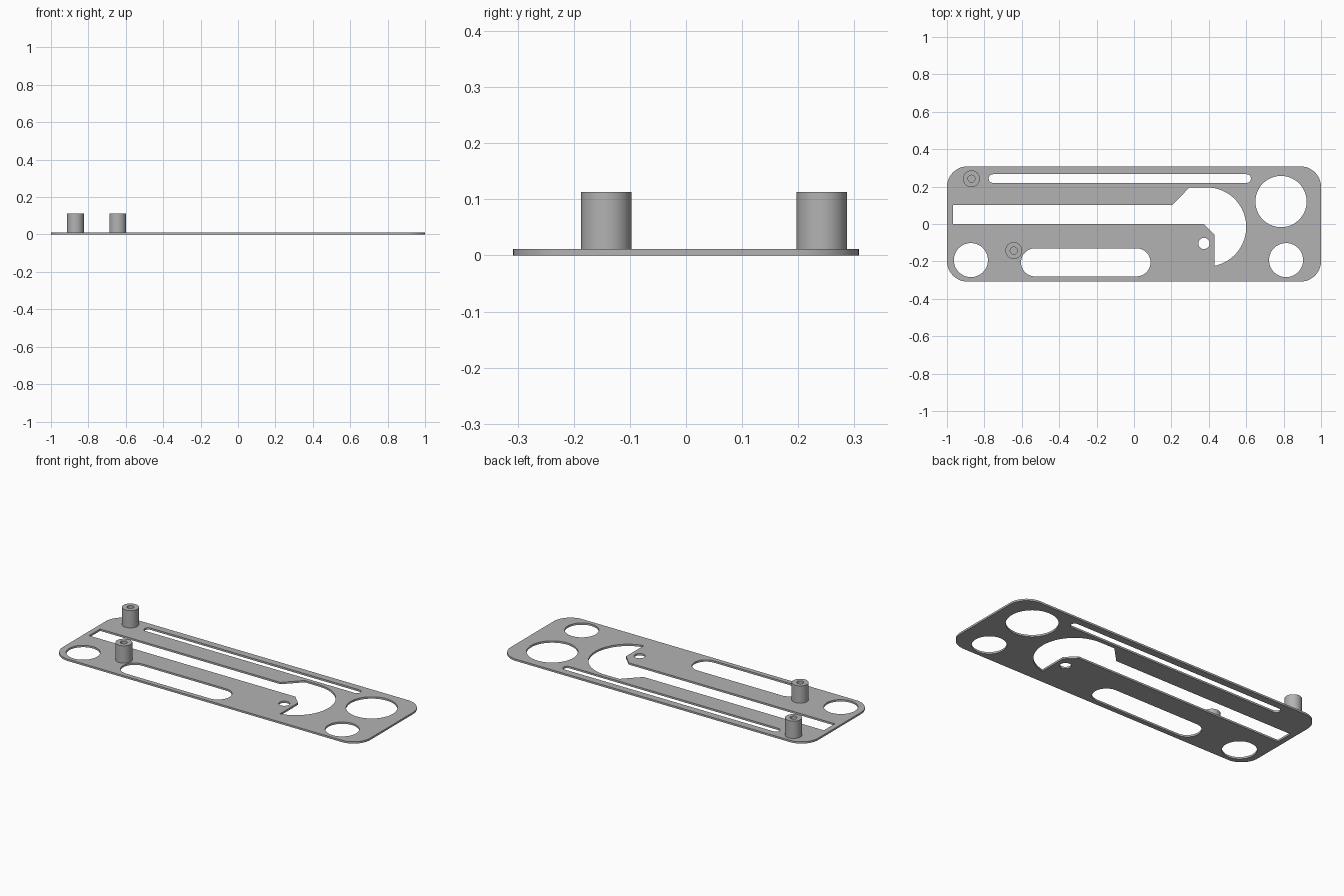
import bpy, bmesh
from math import pi, cos, sin, atan2

cube = bpy.data.objects.get("Cube")
if cube:
    bpy.data.objects.remove(cube, do_unlink=True)

THICK = 0.011
TOP = 0.113

metal = bpy.data.materials.new("plain grey")
metal.use_nodes = True
GREY = (0.45, 0.45, 0.45, 1)
metal.diffuse_color = GREY
metal.node_tree.nodes["Principled BSDF"].inputs["Base Color"].default_value = GREY


def arc(cx, cy, r, a0, a1, n):
    return [(cx + r * cos(a0 + (a1 - a0) * i / n),
             cy + r * sin(a0 + (a1 - a0) * i / n)) for i in range(n + 1)]


def circle(cx, cy, r, n=64):
    return arc(cx, cy, r, 0, 2 * pi, n)[:-1]


def rounded(x0, x1, y0, y1, r, n=16):
    """Rectangle outline with rounded corners."""
    corners = [(x1 - r, y1 - r), (x0 + r, y1 - r), (x0 + r, y0 + r), (x1 - r, y0 + r)]
    pts = []
    for i, (cx, cy) in enumerate(corners):
        pts += arc(cx, cy, r, i * pi / 2, (i + 1) * pi / 2, n)
    return pts


def finish(obj):
    bpy.ops.object.select_all(action='DESELECT')
    obj.select_set(True)
    bpy.context.view_layer.objects.active = obj
    bpy.ops.object.shade_smooth_by_angle()


def flat_plate(name, outlines, z0, z1):
    """Extrude filled outlines; the outlines inside the first become holes."""
    curve = bpy.data.curves.new(name, 'CURVE')
    curve.dimensions = '2D'
    curve.fill_mode = 'BOTH'
    curve.extrude = (z1 - z0) / 2
    for pts in outlines:
        s = curve.splines.new('POLY')
        s.points.add(len(pts) - 1)
        for p, (x, y) in zip(s.points, pts):
            p.co = (x, y, 0, 1)
        s.use_cyclic_u = True
    helper = bpy.data.objects.new(name + " outline", curve)
    bpy.context.collection.objects.link(helper)
    dg = bpy.context.evaluated_depsgraph_get()
    mesh = bpy.data.meshes.new_from_object(helper.evaluated_get(dg))
    bpy.data.objects.remove(helper, do_unlink=True)
    bm = bmesh.new()
    bm.from_mesh(mesh)
    bmesh.ops.translate(bm, verts=bm.verts, vec=(0, 0, (z0 + z1) / 2))
    bmesh.ops.remove_doubles(bm, verts=bm.verts, dist=0.00005)
    bmesh.ops.recalc_face_normals(bm, faces=bm.faces)
    bm.to_mesh(mesh)
    bm.free()
    mesh.materials.clear()
    mesh.materials.append(metal)
    obj = bpy.data.objects.new(name, mesh)
    bpy.context.collection.objects.link(obj)
    finish(obj)


# Long central slot that opens into a curved hook
hx, hy, hr = 0.388, -0.016, 0.212
hook_end = atan2(-0.208, 0.042)
hook_slot = [(-0.968, 0), (-0.968, 0.102), (0.205, 0.102), (0.297, hy + hr)]
hook_slot += arc(hx, hy, hr, pi / 2, hook_end, 48)
hook_slot += [(0.43, -0.057), (0.373, 0)]

# Plate with its openings
flat_plate("base_plate", [
    rounded(-1, 1, -0.308, 0.308, 0.11),
    hook_slot,
    rounded(-0.777, 0.625, 0.22, 0.266, 0.0225),
    rounded(-0.604, 0.088, -0.28, -0.13, 0.0745),
    circle(0.786, 0.12, 0.137),
    circle(0.813, -0.193, 0.091),
    circle(-0.872, -0.193, 0.091),
    circle(0.374, -0.104, 0.03, 32),
], 0, THICK)

# Hollow standoff posts
for name, x, y in (("rear_post", -0.869, 0.242), ("front_post", -0.643, -0.142)):
    flat_plate(name, [circle(x, y, 0.045, 48), circle(x, y, 0.019, 32)], THICK, TOP)
